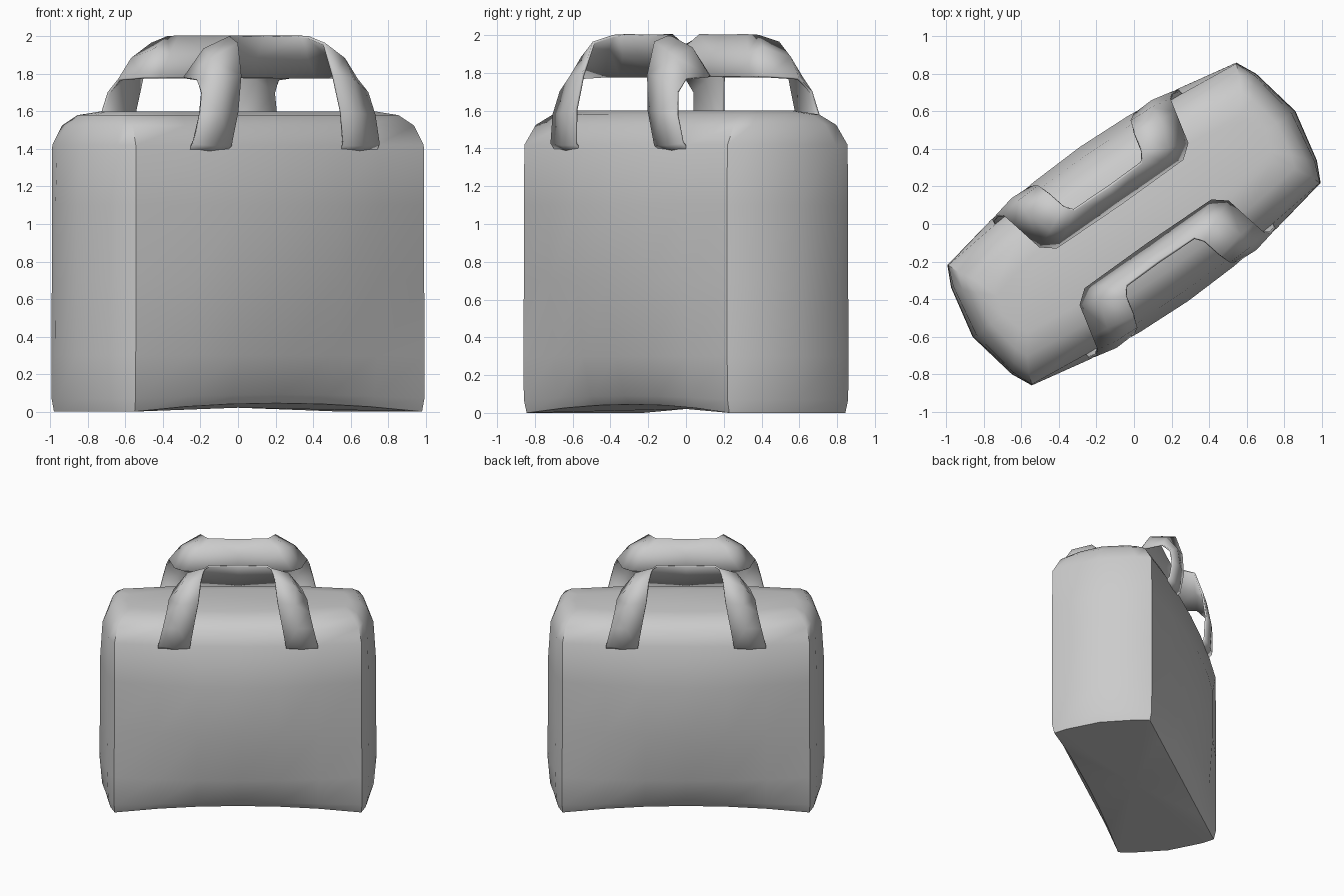
import bpy, bmesh
from math import radians

if "Cube" in bpy.data.objects:
    bpy.data.objects.remove(bpy.data.objects["Cube"])

TURN = radians(35)  # the bag stands turned about z


def finish(name, bm, angle=40, turn=TURN):
    bmesh.ops.recalc_face_normals(bm, faces=bm.faces)
    mesh = bpy.data.meshes.new(name)
    bm.to_mesh(mesh)
    bm.free()
    ob = bpy.data.objects.new(name, mesh)
    bpy.context.collection.objects.link(ob)
    ob.rotation_euler.z = turn
    bpy.ops.object.select_all(action='DESELECT')
    ob.select_set(True)
    bpy.context.view_layer.objects.active = ob
    bpy.ops.object.shade_smooth_by_angle(angle=radians(angle))
    return ob


def outline(hu, hv, side, end, z, lift):
    """Rounded box outline: half sizes at the corners plus side and end bulges."""
    half = []
    for t in (-1, -0.65, -0.33, 0, 0.33, 0.65):
        k = 1 - t * t
        half.append((t * hu, -hv - side * k, z + lift * k))
    for t in (-1, -0.72, 0, 0.72):
        half.append((hu + end * (1 - t * t), t * hv, z))
    return half + [(-x, -y, h) for x, y, h in half]


# Bag body: stacked outlines, bulging in the middle, soft shoulders at the top
rings = [
    (0.935, 0.375, -0.02, 0.07, 0.00, 0.045),
    (0.940, 0.390, 0.01, 0.09, 0.07, 0.02),
    (0.940, 0.392, 0.06, 0.11, 0.30, 0),
    (0.937, 0.392, 0.11, 0.11, 0.70, 0),
    (0.937, 0.392, 0.11, 0.11, 1.10, 0),
    (0.937, 0.388, 0.06, 0.09, 1.42, 0),
    (0.915, 0.330, 0.06, 0.07, 1.525, 0),
    (0.870, 0.250, 0.06, 0.06, 1.58, 0),
    (0.790, 0.150, 0.05, 0.06, 1.60, 0),
]
bm = bmesh.new()
loops = [[bm.verts.new(p) for p in outline(*r)] for r in rings]
for a, b in zip(loops, loops[1:]):
    for i in range(len(a)):
        j = (i + 1) % len(a)
        bm.faces.new((a[i], a[j], b[j], b[i]))
bottom = bm.faces.new(loops[0][::-1])
bm.faces.new(loops[-1])
bmesh.ops.poke(bm, faces=[bottom])
finish("bag_body", bm)

# Handle strap: cross-sections (inner edge, middle, outer edge) from foot to grip
strap = [
    ((0.37, 0.40, 1.38), (0.49, 0.40, 1.37), (0.61, 0.40, 1.38)),
    ((0.365, 0.455, 1.42), (0.485, 0.46, 1.42), (0.605, 0.445, 1.43)),
    ((0.335, 0.475, 1.60), (0.455, 0.48, 1.59), (0.57, 0.455, 1.58)),
    ((0.30, 0.455, 1.79), (0.43, 0.45, 1.77), (0.54, 0.43, 1.70)),
    ((0.28, 0.40, 1.96), (0.43, 0.37, 1.88), (0.52, 0.36, 1.77)),
    ((0.255, 0.29, 1.995), (0.38, 0.23, 1.93), (0.48, 0.19, 1.78)),
    ((0.22, 0.245, 2.0), (0.32, 0.18, 1.90), (0.41, 0.135, 1.78)),
    ((0, 0.24, 2.0), (0, 0.18, 1.90), (0, 0.13, 1.78)),
]


def handle(name, turn):
    bm = bmesh.new()
    for side in (1, -1):
        rows = [[bm.verts.new((side * x, y, z)) for x, y, z in row] for row in strap]
        for a, b in zip(rows, rows[1:]):
            for i in range(2):
                bm.faces.new((a[i], a[i + 1], b[i + 1], b[i]))
    bmesh.ops.remove_doubles(bm, verts=bm.verts, dist=0.0001)
    ob = finish(name, bm, 50, turn)
    mod = ob.modifiers.new("thickness", 'SOLIDIFY')
    mod.thickness = 0.015
    mod.offset = 0


handle("back_handle", TURN)
handle("front_handle", TURN + radians(180))
